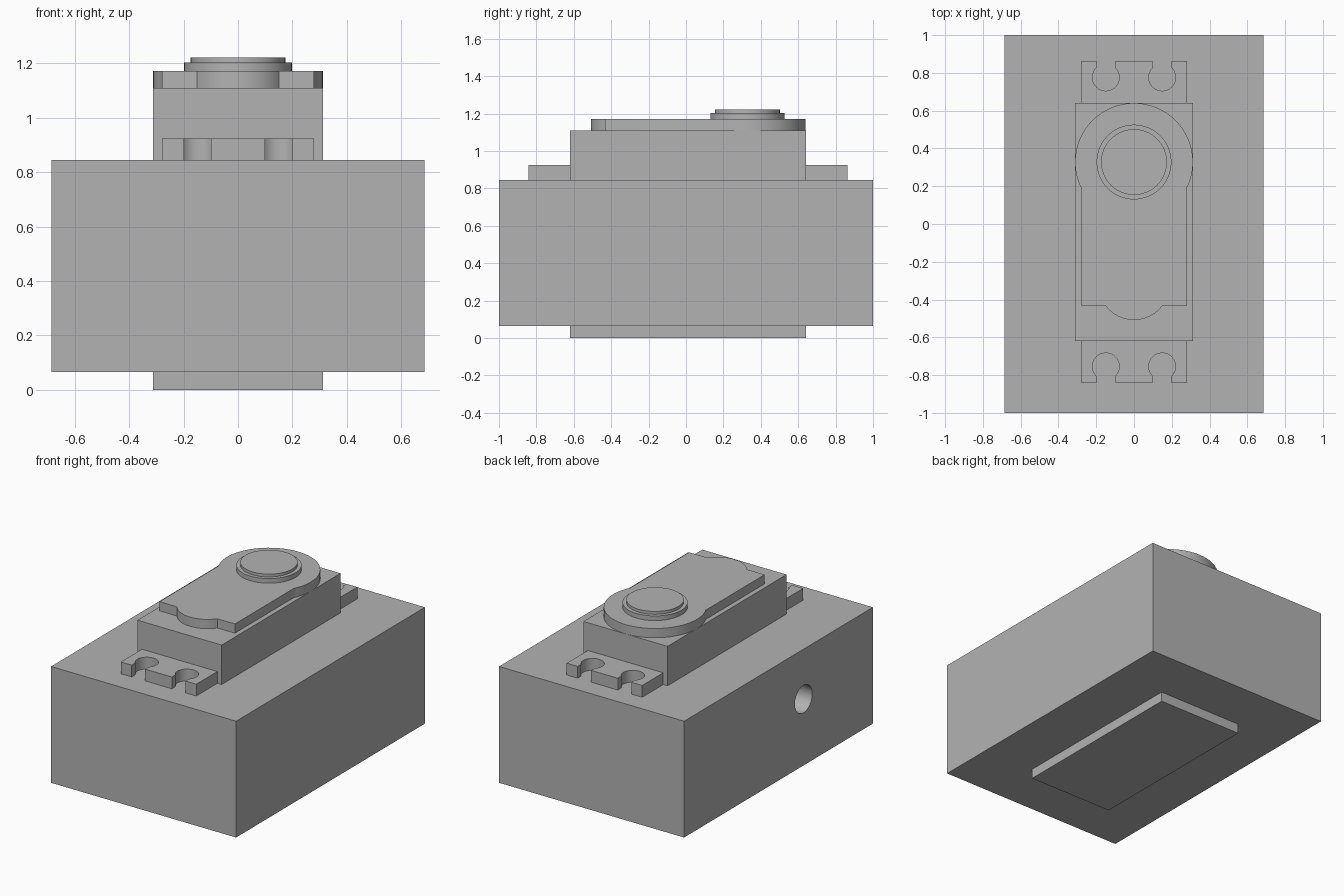
import bpy
import bmesh
from math import radians, sin, cos

cube = bpy.data.objects.get("Cube")
if cube:
    bpy.data.objects.remove(cube, do_unlink=True)

grey = bpy.data.materials.new("plain grey")
grey.use_nodes = True
GREY = (0.45, 0.45, 0.45, 1)
grey.diffuse_color = GREY
grey.node_tree.nodes["Principled BSDF"].inputs["Base Color"].default_value = GREY

MID = 0.011      # the motor sits slightly towards the back
SHAFT = 0.328    # y of the output shaft


def arc(cx, cy, r, start, end, steps=32):
    """Points along an arc, angles in degrees."""
    angles = [radians(start + (end - start) * i / steps) for i in range(steps + 1)]
    return [(cx + r * cos(a), cy + r * sin(a)) for a in angles]


def prism(name, outline, z0, z1):
    """Extrude a flat outline from z0 to z1."""
    bm = bmesh.new()
    face = bm.faces.new([bm.verts.new((x, y, z0)) for x, y in outline])
    extruded = bmesh.ops.extrude_face_region(bm, geom=[face], use_keep_orig=True)
    top = [v for v in extruded["geom"] if isinstance(v, bmesh.types.BMVert)]
    bmesh.ops.translate(bm, verts=top, vec=(0, 0, z1 - z0))
    bmesh.ops.recalc_face_normals(bm, faces=bm.faces)
    mesh = bpy.data.meshes.new(name)
    bm.to_mesh(mesh)
    bm.free()
    mesh.materials.append(grey)
    obj = bpy.data.objects.new(name, mesh)
    bpy.context.collection.objects.link(obj)
    activate(obj)
    bpy.ops.object.shade_smooth_by_angle(angle=radians(30))
    return obj


def activate(obj):
    bpy.ops.object.select_all(action="DESELECT")
    obj.select_set(True)
    bpy.context.view_layer.objects.active = obj


def rectangle(hx, hy, cy=0):
    return [(-hx, cy - hy), (hx, cy - hy), (hx, cy + hy), (-hx, cy + hy)]


def disc(r):
    return arc(0, SHAFT, r, 0, 360, 64)[:-1]


# Housing block with a round cable hole in one side
block = prism("housing_block", rectangle(0.686, 1), 0.065, 0.845)
bpy.ops.mesh.primitive_cylinder_add(vertices=48, radius=0.092, depth=0.6,
                                    location=(-0.57, -0.266, 0.51),
                                    rotation=(0, radians(90), 0))
cutter = bpy.context.object
cutter.name = "cable_hole_cutter"
cutter.hide_render = True
cutter.data.materials.append(grey)
cut = block.modifiers.new("cable_hole", "BOOLEAN")
cut.operation = "DIFFERENCE"
cut.solver = "EXACT"
cut.object = cutter
activate(block)
bpy.ops.object.modifier_apply(modifier=cut.name)
bpy.data.objects.remove(cutter, do_unlink=True)
bpy.ops.object.shade_smooth_by_angle(angle=radians(30))

# Motor case passing through the block
prism("motor_case", rectangle(0.312, 0.63, MID), 0, 1.11)

# Mounting tabs with two open screw holes each
for name, side in (("front_mounting_tab", -1), ("back_mounting_tab", 1)):
    tab = [(0.28, 0.6), (0.28, 0.853)]
    for cx in (0.149, -0.149):
        tab.append((cx + 0.05, 0.853))
        tab += arc(cx, 0.765, 0.071, 45, -225)
        tab.append((cx - 0.05, 0.853))
    tab += [(-0.28, 0.853), (-0.28, 0.6)]
    prism(name, [(x, MID + side * y) for x, y in tab], 0.845, 0.924)

# Lid: round around the shaft, straight sides, small rounded nose in front
lid = arc(0, SHAFT, 0.312, -26.2, 206.2, 64)
lid += [(-0.28, -0.432)]
lid += arc(0, -0.32, 0.188, 217, 323)
lid += [(0.28, -0.432)]
prism("case_lid", lid, 1.11, 1.172)

# Stepped output shaft
prism("shaft_collar", disc(0.198), 1.172, 1.203)
prism("shaft_cap", disc(0.174), 1.203, 1.222)
